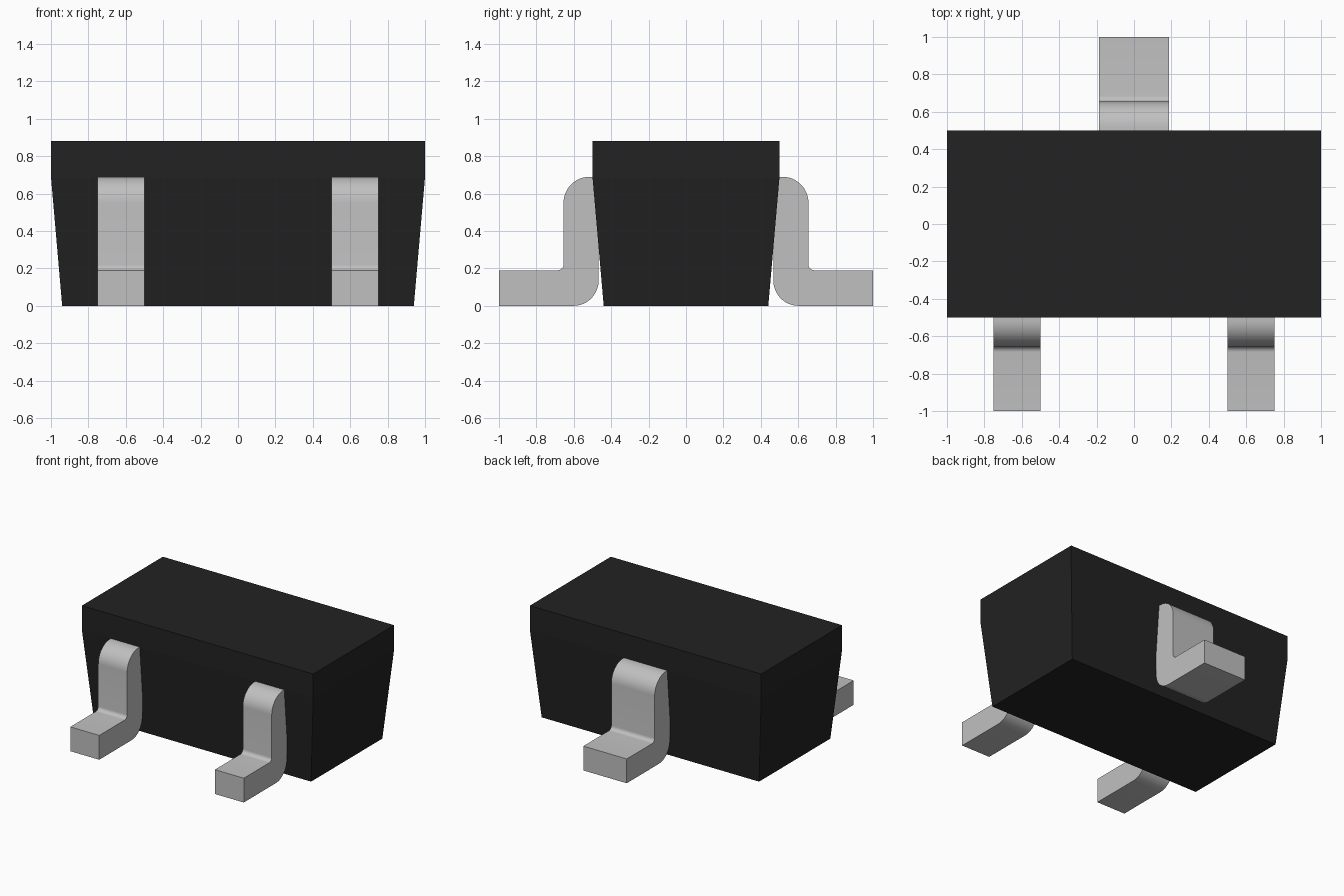
import bpy, bmesh, math

if "Cube" in bpy.data.objects:
    bpy.data.objects.remove(bpy.data.objects["Cube"], do_unlink=True)


def material(name, rgb, roughness):
    m = bpy.data.materials.new(name)
    m.use_nodes = True
    m.diffuse_color = (*rgb, 1)
    bsdf = m.node_tree.nodes["Principled BSDF"]
    bsdf.inputs["Base Color"].default_value = (*rgb, 1)
    bsdf.inputs["Roughness"].default_value = roughness
    return m


black = material("black plastic", (0.016, 0.016, 0.016), 0.6)
silver = material("silver metal", (0.527, 0.527, 0.527), 0.4)


def finish(name, bm, mat):
    bmesh.ops.recalc_face_normals(bm, faces=bm.faces)
    mesh = bpy.data.meshes.new(name)
    bm.to_mesh(mesh)
    bm.free()
    mesh.materials.append(mat)
    obj = bpy.data.objects.new(name, mesh)
    bpy.context.collection.objects.link(obj)
    return obj


# Body: three stacked rectangles, tapering below the lead line
def make_body():
    bm = bmesh.new()
    rings = []
    for hx, hy, z in ((0.94, 0.44, 0), (1, 0.5, 0.69), (1, 0.5, 0.88)):
        rings.append([bm.verts.new((sx * hx, sy * hy, z))
                      for sx, sy in ((-1, -1), (1, -1), (1, 1), (-1, 1))])
    for low, high in zip(rings, rings[1:]):
        for i in range(4):
            j = (i + 1) % 4
            bm.faces.new((low[i], low[j], high[j], high[i]))
    bm.faces.new(rings[0])
    bm.faces.new(rings[-1])
    finish("body", bm, black)


def arc(cx, cz, r, start, end, steps):
    angles = [math.radians(start + (end - start) * i / steps) for i in range(steps + 1)]
    return [(cx + r * math.cos(a), cz + r * math.sin(a)) for a in angles]


# Lead side profile: (distance outward from the centre, height)
profile = [(1, 0), (1, 0.19)]
profile += arc(0.685, 0.22, 0.03, 270, 180, 6)      # inner bend above the foot
profile += arc(0.515, 0.55, 0.14, 0, 90, 12)        # rounded shoulder
profile += [(0.45, 0.69), (0.45, 0.50), (0.467, 0.48)]  # root inside the body
profile += arc(0.602, 0.135, 0.135, 180, 270, 12)   # rounded heel


# Lead: profile extruded across its width, side is -1 front or +1 back
def make_lead(name, x, width, side):
    bm = bmesh.new()
    face = bm.faces.new([bm.verts.new((x - width / 2, side * d, z)) for d, z in profile])
    new = bmesh.ops.extrude_face_region(bm, geom=[face])["geom"]
    bmesh.ops.translate(bm, vec=(width, 0, 0),
                        verts=[v for v in new if isinstance(v, bmesh.types.BMVert)])
    obj = finish(name, bm, silver)
    bpy.ops.object.select_all(action="DESELECT")
    obj.select_set(True)
    bpy.context.view_layer.objects.active = obj
    bpy.ops.object.shade_smooth_by_angle(angle=math.radians(30))


make_body()
make_lead("front_left_lead", 0.625, 0.25, -1)
make_lead("front_right_lead", -0.625, 0.25, -1)
make_lead("back_lead", 0, 0.375, 1)
